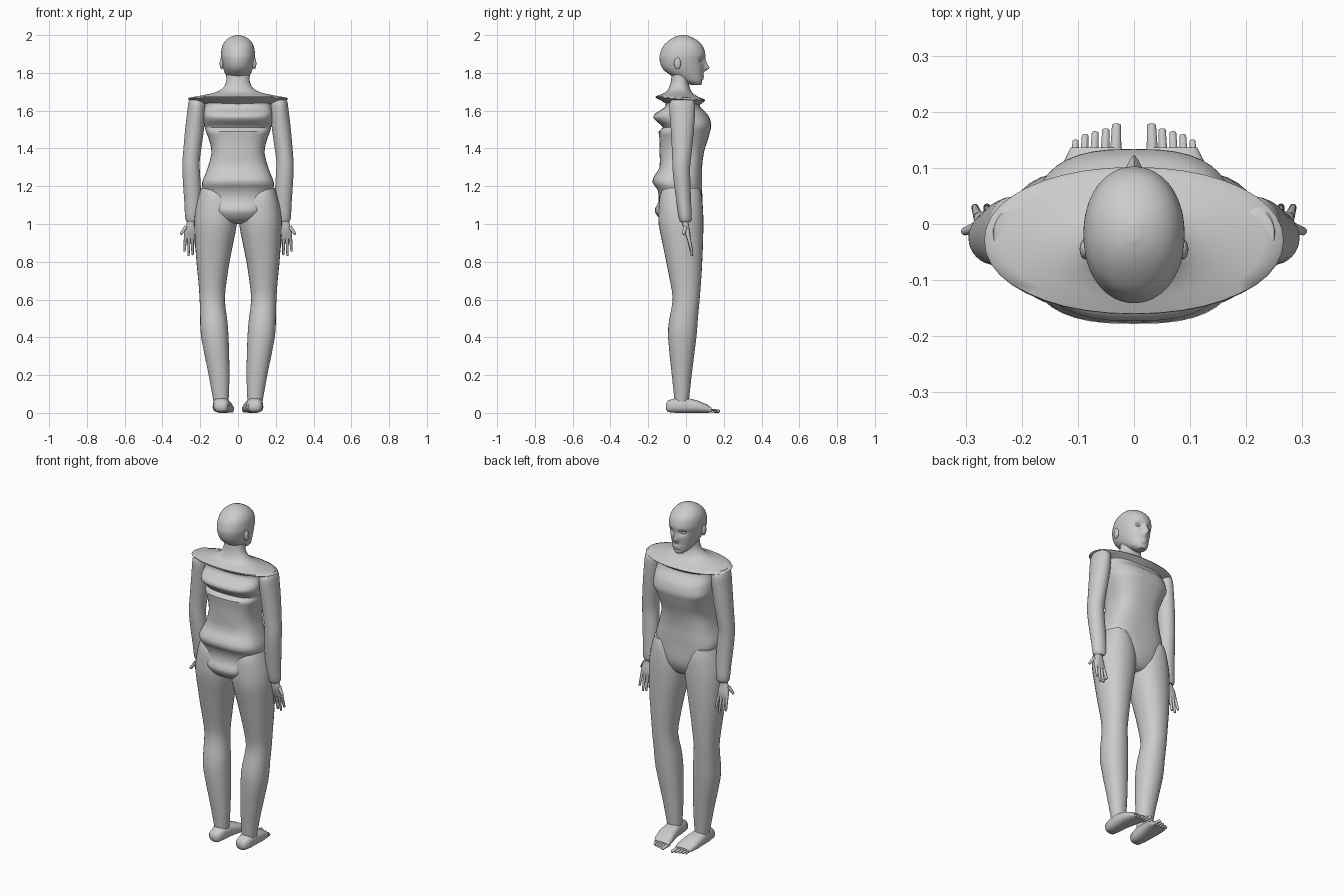
import bpy, bmesh, math
from mathutils import Vector

def finish(bm, name, mirror, angle=50):
    bmesh.ops.recalc_face_normals(bm, faces=bm.faces)
    me = bpy.data.meshes.new(name)
    bm.to_mesh(me)
    bm.free()
    ob = bpy.data.objects.new(name, me)
    bpy.context.collection.objects.link(ob)
    if mirror:
        ob.modifiers.new("mirror", 'MIRROR')
    bpy.ops.object.select_all(action='DESELECT')
    ob.select_set(True)
    bpy.context.view_layer.objects.active = ob
    bpy.ops.object.shade_smooth_by_angle(angle=math.radians(angle))
    return ob

def resample(rows, steps):
    """Catmull-Rom subdivision of the section table."""
    out = []
    for i in range(len(rows) - 1):
        a, b, c, d = (rows[max(0, min(len(rows) - 1, i + k))] for k in (-1, 0, 1, 2))
        for s in range(steps):
            t = s / steps
            out.append([0.5 * (2*q + (r-p)*t + (2*p-5*q+4*r-e)*t*t + (3*q-p-3*r+e)*t**3)
                        for p, q, r, e in zip(a, b, c, d)])
    return out + [list(rows[-1])]

def loft(name, rows, sides=32, n=2.0, steps=1, along_y=False, mirror=False, shape=None):
    """rows: station, x min, x max, depth min, depth max."""
    bm = bmesh.new()
    rings = []
    for st, x0, x1, d0, d1 in resample(rows, steps):
        ring = []
        for k in range(sides):
            a = 2 * math.pi * k / sides
            c, s = math.cos(a), math.sin(a)
            x = (x0+x1)/2 + (x1-x0)/2 * math.copysign(abs(c)**(2/n), c)
            d = (d0+d1)/2 + (d1-d0)/2 * math.copysign(abs(s)**(2/n), s)
            p = Vector((x, st, d) if along_y else (x, d, st))
            ring.append(bm.verts.new(shape(p) if shape else p))
        rings.append(ring)
    for a, b in zip(rings, rings[1:]):
        for k in range(sides):
            j = (k + 1) % sides
            bm.faces.new((a[k], a[j], b[j], b[k]))
    bm.faces.new(rings[0])
    bm.faces.new(rings[-1])
    return finish(bm, name, mirror)

def digit(name, p, q, r0, r1):
    """Tapered finger or toe with a rounded tip."""
    p, q = Vector(p), Vector(q)
    bm = bmesh.new()
    rot = (q - p).to_track_quat('Z', 'Y').to_matrix().to_4x4()
    rot.translation = (p + q) / 2
    bmesh.ops.create_cone(bm, cap_ends=True, segments=10, radius1=r0, radius2=r1,
                          depth=(q - p).length, matrix=rot)
    tip = [e for e in bm.edges if all((v.co - q).length < r1 * 1.2 for v in e.verts)]
    bmesh.ops.bevel(bm, geom=tip, offset=r1 * 0.5, segments=2, affect='EDGES', profile=0.5)
    finish(bm, name, True)

def blob(name, loc, size):
    bm = bmesh.new()
    bmesh.ops.create_uvsphere(bm, u_segments=16, v_segments=10, radius=1)
    for v in bm.verts:
        v.co = Vector(loc) + Vector(a * b for a, b in zip(v.co, size))
    finish(bm, name, True)

def sym(rows):
    return [(z, -w, w, b, f) for z, w, b, f in rows]

# Torso with ridged back and chest
loft("torso", sym([
    (1.00, .05, -.07, .03), (1.015, .10, -.125, .055), (1.05, .13, -.157, .075),
    (1.08, .145, -.165, .085), (1.12, .16, -.145, .088), (1.18, .185, -.15, .085),
    (1.22, .19, -.178, .085), (1.26, .175, -.165, .085), (1.30, .16, -.14, .085),
    (1.38, .14, -.14, .095), (1.45, .155, -.14, .117), (1.49, .17, -.145, .128),
    (1.51, .175, -.122, .133), (1.53, .18, -.14, .133), (1.56, .182, -.172, .125),
    (1.585, .182, -.163, .11), (1.62, .178, -.11, .075), (1.65, .18, -.11, .07)]),
    sides=40, n=2.7, steps=2)

# Broad shoulder collar, tilted up at the back, running into the neck
def tilt(p):
    return Vector((p.x, p.y, p.z - 0.07 * (p.y + .03)))
loft("shoulder_collar", sym([
    (1.63, .17, -.105, .065), (1.648, .22, -.135, .085), (1.657, .258, -.155, .097),
    (1.667, .262, -.16, .10), (1.68, .19, -.13, .065), (1.695, .125, -.105, .038),
    (1.715, .085, -.092, .024), (1.75, .063, -.08, .015), (1.80, .06, -.075, .02)]),
    sides=40, n=2.1, steps=2, shape=tilt)

# Head with sculpted face
def face(p):
    if p.y > 0.02:
        def g(x, z, sx, sz):
            return math.exp(-((abs(p.x) - x) / sx)**2 - ((p.z - z) / sz)**2)
        dy = (.026 * g(0, 1.825, .013, .016) + .014 * g(0, 1.85, .010, .022)
              - .015 * g(.035, 1.866, .018, .014) + .006 * g(0, 1.782, .02, .006)
              + .005 * g(0, 1.769, .018, .006) - .004 * g(0, 1.758, .02, .006))
        p.y += dy * min(1, (p.y - .02) / .04)
    return p
loft("head", sym([
    (1.735, .022, .03, .08), (1.75, .042, -.005, .086), (1.77, .056, -.05, .089),
    (1.80, .07, -.10, .091), (1.83, .08, -.128, .094), (1.87, .088, -.14, .098),
    (1.90, .09, -.138, .102), (1.94, .084, -.122, .09), (1.97, .067, -.092, .062),
    (1.99, .040, -.06, .028), (2.0, .010, -.03, .0)]),
    sides=72, n=2.1, steps=6, shape=face)
blob("ear", (.087, -.045, 1.85), (.010, .018, .031))
blob("eye", (.034, .070, 1.865), (.014, .013, .009))

# Arms
loft("arm", [
    (1.01, .205, .27, -.028, .022), (1.03, .195, .28, -.037, .03), (1.1, .195, .283, -.048, .028),
    (1.2, .197, .29, -.062, .024), (1.3, .203, .295, -.072, .022), (1.36, .2, .292, -.073, .028),
    (1.5, .18, .28, -.08, .042), (1.6, .172, .268, -.088, .048), (1.645, .175, .262, -.085, .045),
    (1.67, .19, .25, -.06, .025)], steps=2, mirror=True)

# Hands with splayed fingers and thumb
loft("palm", [
    (.92, .222, .284, .004, .022), (.94, .216, .286, -.004, .024), (.97, .218, .283, -.014, .02),
    (1.0, .225, .272, -.018, .014), (1.03, .225, .268, -.02, .015)],
    sides=20, n=2.4, steps=2, mirror=True)
for x, tx, tz in [(.226, .218, .86), (.243, .24, .835), (.26, .262, .83), (.277, .284, .855)]:
    digit("finger", (x, .012, .935), (tx, .031, tz), .0095, .006)
digit("thumb", (.275, -.004, .985), (.304, -.014, .945), .011, .007)

# Legs
loft("leg", [
    (.06, .05, .13, -.06, .015), (.2, .045, .155, -.075, .03), (.4, .05, .195, -.095, .055),
    (.5, .058, .2, -.088, .063), (.6, .07, .203, -.07, .072), (.7, .06, .21, -.085, .08),
    (.8, .045, .22, -.105, .086), (.9, .025, .227, -.125, .09), (1.0, .006, .232, -.145, .092),
    (1.08, .003, .225, -.145, .09), (1.15, .03, .208, -.138, .083), (1.19, .06, .195, -.12, .07)],
    steps=2, n=2.15, mirror=True)

# Feet and toes
loft("foot", [
    (-.107, .07, .11, .018, .048), (-.095, .053, .123, .004, .066), (-.05, .046, .131, 0, .08),
    (.0, .042, .132, 0, .08), (.06, .03, .134, 0, .066), (.11, .021, .126, 0, .045),
    (.136, .022, .113, .002, .026)], n=2.6, along_y=True, mirror=True)
for x, ty, r in [(.032, .179, .010), (.051, .17, .008), (.070, .165, .0075),
                 (.088, .16, .007), (.105, .15, .0065)]:
    digit("toe", (x + .001, .115, .012), (x - .001, ty, r * .9), r * 1.1, r * .85)
